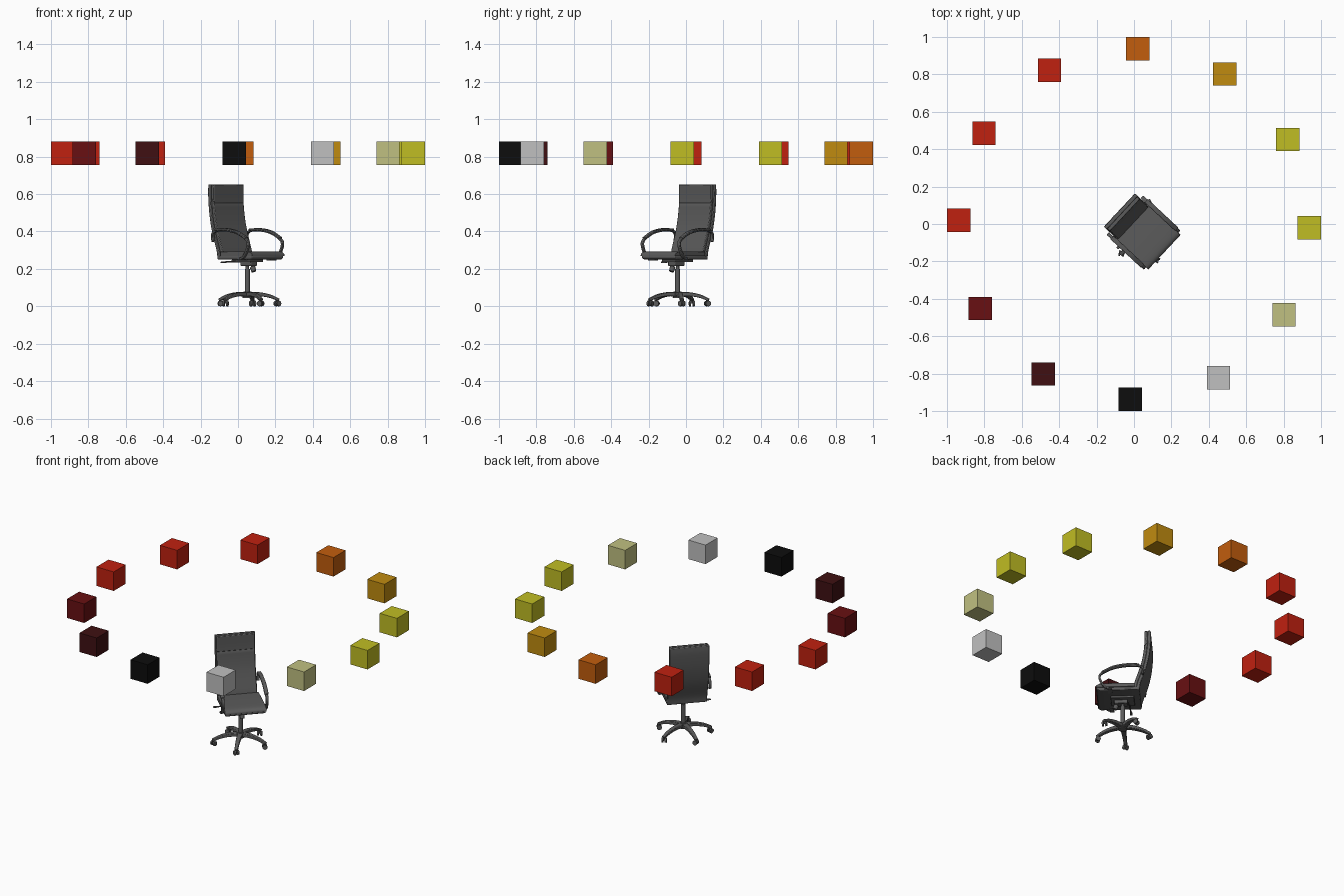
import bpy, bmesh, math
from mathutils import Matrix, Vector

if bpy.data.objects.get("Cube"):
    bpy.data.objects.remove(bpy.data.objects["Cube"])


def material(name, rgb):
    m = bpy.data.materials.new(name)
    m.use_nodes = True
    color = (*rgb, 1)
    m.diffuse_color = color
    m.node_tree.nodes["Principled BSDF"].inputs["Base Color"].default_value = color
    return m


BLACK = material("black", (0.004, 0.004, 0.004))
SILVER = material("silver", (0.53, 0.53, 0.53))
KHAKI = material("khaki", (0.53, 0.53, 0.22))
YELLOW = material("yellow", (0.53, 0.51, 0.017))
AMBER = material("amber", (0.53, 0.26, 0.005))
ORANGE = material("orange", (0.54, 0.11, 0.004))
RED = material("red", (0.53, 0.015, 0.005))
DARK_RED = material("dark red", (0.14, 0.005, 0.006))
MAROON = material("maroon", (0.05, 0.005, 0.006))
CHARCOAL = material("charcoal", (0.105, 0.105, 0.105))

# The chair is built facing -y at the origin, then turned and moved as a whole
CHAIR = Matrix.Translation((0.05, -0.045, 0)) @ Matrix.Rotation(math.radians(47), 4, "Z")


def finish(bm, name, mat, place=CHAIR, bevel=0.0, smooth=True):
    bmesh.ops.recalc_face_normals(bm, faces=bm.faces)
    me = bpy.data.meshes.new(name)
    bm.to_mesh(me)
    bm.free()
    me.materials.append(mat)
    ob = bpy.data.objects.new(name, me)
    bpy.context.collection.objects.link(ob)
    ob.matrix_world = place
    if bevel:
        mod = ob.modifiers.new("soft edges", "BEVEL")
        mod.width, mod.segments = bevel, 2
        mod.limit_method, mod.angle_limit = "ANGLE", math.radians(40)
    if smooth:
        bpy.ops.object.select_all(action="DESELECT")
        ob.select_set(True)
        bpy.context.view_layer.objects.active = ob
        bpy.ops.object.shade_smooth_by_angle(angle=math.radians(35))
    return ob


def box(name, center, size, mat=CHARCOAL, **kw):
    bm = bmesh.new()
    bmesh.ops.create_cube(bm, size=1, matrix=Matrix.Translation(center) @ Matrix.Diagonal((*size, 1)))
    return finish(bm, name, mat, **kw)


def rod(name, a, b, r1, r2=None, sides=16):
    a, b = Vector(a), Vector(b)
    turn = (b - a).to_track_quat("Z", "Y").to_matrix().to_4x4()
    bm = bmesh.new()
    bmesh.ops.create_cone(bm, cap_ends=True, segments=sides, radius1=r1, radius2=r2 or r1,
                          depth=(b - a).length, matrix=Matrix.Translation((a + b) / 2) @ turn)
    return finish(bm, name, CHARCOAL)


def smooth_path(points, steps=5):
    """Catmull-Rom curve through 2D points."""
    pts = [Vector(p) for p in points]
    pts = [2 * pts[0] - pts[1]] + pts + [2 * pts[-1] - pts[-2]]
    out = []
    for a, b, c, d in zip(pts, pts[1:], pts[2:], pts[3:]):
        for i in range(steps):
            t = i / steps
            out.append(0.5 * (2 * b + (c - a) * t + (2 * a - 5 * b + 4 * c - d) * t * t
                              + (3 * b - a - 3 * c + d) * t ** 3))
    return out + [pts[-2]]


def slab(name, outline, x0, x1, bevel):
    """Side outline in (y, z) extruded from x0 to x1."""
    bm = bmesh.new()
    face = bm.faces.new([bm.verts.new((x0, y, z)) for y, z in outline])
    moved = bmesh.ops.extrude_face_region(bm, geom=[face])["geom"]
    bmesh.ops.translate(bm, vec=(x1 - x0, 0, 0), verts=[v for v in moved if isinstance(v, bmesh.types.BMVert)])
    return finish(bm, name, CHARCOAL, bevel=bevel)


def ribbon(name, path, width, thick, place, bevel=0.003):
    """Rectangular bar following a (y, z) path; width and thick are (start, end)."""
    bm, rings = bmesh.new(), []
    for i, p in enumerate(path):
        t = i / (len(path) - 1)
        d = (path[min(i + 1, len(path) - 1)] - path[max(i - 1, 0)]).normalized()
        n = Vector((-d.y, d.x)) * (thick[0] + (thick[1] - thick[0]) * t) / 2
        w = (width[0] + (width[1] - width[0]) * t) / 2
        rings.append([bm.verts.new((sx * w, *(p + n * sn))) for sx, sn in ((-1, -1), (1, -1), (1, 1), (-1, 1))])
    for a, b in zip(rings, rings[1:]):
        for k in range(4):
            bm.faces.new((a[k], a[k - 1], b[k - 1], b[k]))
    bm.faces.new(rings[0])
    bm.faces.new(rings[-1])
    return finish(bm, name, CHARCOAL, place, bevel)


# Ring of coloured cubes
ring = [BLACK, SILVER, KHAKI, YELLOW, YELLOW, AMBER, ORANGE, RED, RED, RED, DARK_RED, MAROON]
for i, mat in enumerate(ring):
    a = math.radians(-91.2 + 30 * i)
    box(f"ring_cube_{i + 1}", (0.9375 * math.cos(a), 0.9375 * math.sin(a), 0.818), (0.125, 0.125, 0.125),
        mat, place=Matrix(), smooth=False)

# Backrest: rear shell, main cushion and head cushion
rear = smooth_path([(0.106, 0.25), (0.114, 0.3), (0.147, 0.4), (0.167, 0.5), (0.175, 0.6), (0.173, 0.652)])
front = smooth_path([(0.068, 0.25), (0.075, 0.3), (0.104, 0.39), (0.122, 0.46), (0.134, 0.55), (0.135, 0.652)])
middle = [(a + b) / 2 for a, b in zip(rear, front)]
slab("backrest_shell", rear + middle[::-1], -0.122, 0.122, 0.004)
low = [i for i, p in enumerate(front) if p.y <= 0.551]
high = [i for i, p in enumerate(front) if p.y >= 0.549]
for name, ids in (("back_cushion", low), ("head_cushion", high)):
    slab(name, [middle[i] for i in ids] + [front[i] for i in ids[::-1]], -0.117, 0.117, 0.004)

# Seat: base tray and rounded cushion
slab("seat_base", [(0.105, 0.25), (-0.135, 0.25), (-0.15, 0.258), (-0.15, 0.27), (0.105, 0.27)], -0.122, 0.122, 0.004)
cushion = smooth_path([(0.08, 0.292), (-0.05, 0.294), (-0.125, 0.292), (-0.15, 0.282), (-0.155, 0.268)])
slab("seat_cushion", cushion + [Vector((0.08, 0.268))], -0.127, 0.127, 0.007)

# Armrests: looped bar with a padded top
arm = smooth_path([(0.125, 0.345), (0.128, 0.385), (0.1, 0.404), (0.03, 0.406), (-0.05, 0.392), (-0.115, 0.36),
                   (-0.132, 0.335), (-0.122, 0.3), (-0.1, 0.265), (-0.07, 0.252)])
pad = smooth_path([(0.105, 0.409), (0.03, 0.412), (-0.05, 0.398), (-0.118, 0.364)])
for side, x in (("left", 0.134), ("right", -0.134)):
    place = CHAIR @ Matrix.Translation((x, 0, 0))
    ribbon(f"{side}_arm_frame", arm, (0.018, 0.018), (0.012, 0.012), place)
    ribbon(f"{side}_arm_pad", pad, (0.025, 0.025), (0.012, 0.01), place)
    box(f"{side}_arm_bracket", (x * 0.85, -0.07, 0.25), (0.05, 0.025, 0.008))

# Tilt mechanism, lever and tension knob
box("tilt_plate", (0, 0.0, 0.243), (0.1, 0.14, 0.014), bevel=0.003)
box("tilt_housing", (0, -0.01, 0.228), (0.05, 0.08, 0.025), bevel=0.005)
rod("height_lever", (0, 0.035, 0.238), (-0.125, 0.042, 0.237), 0.004, sides=8)
box("lever_paddle", (-0.14, 0.043, 0.235), (0.035, 0.014, 0.007), bevel=0.002)
rod("knob_stem", (0, -0.025, 0.235), (0, -0.04, 0.205), 0.007)
rod("tension_knob", (0, -0.038, 0.21), (0, -0.048, 0.186), 0.015, 0.013)

# Gas column and hub
rod("upper_column", (0, 0, 0.15), (0, 0, 0.235), 0.009)
rod("lower_column", (0, 0, 0.06), (0, 0, 0.2), 0.0135)
rod("base_hub", (0, 0, 0.045), (0, 0, 0.08), 0.026, 0.021)

# Five arched legs with twin-wheel casters
leg = smooth_path([(0.015, 0.065), (0.07, 0.064), (0.125, 0.053), (0.17, 0.034)])
for i in range(5):
    turn = CHAIR @ Matrix.Rotation(math.radians(-129 + 72 * i), 4, "Z")
    ribbon(f"base_leg_{i + 1}", leg, (0.032, 0.02), (0.024, 0.014), turn)
    wheel_turn = turn @ Matrix.Translation((0, 0.162, 0)) @ Matrix.Rotation(0.6, 4, "Z")
    parts = [rod(f"caster_{i + 1}_stem", (0, 0, 0.015), (0, 0, 0.042), 0.005, sides=8)]
    for side, x in (("left", 0.005), ("right", -0.005)):
        parts.append(rod(f"caster_{i + 1}_{side}_wheel", (x, 0, 0.015), (x * 3, 0, 0.015), 0.015))
    for part in parts:
        part.matrix_world = wheel_turn
